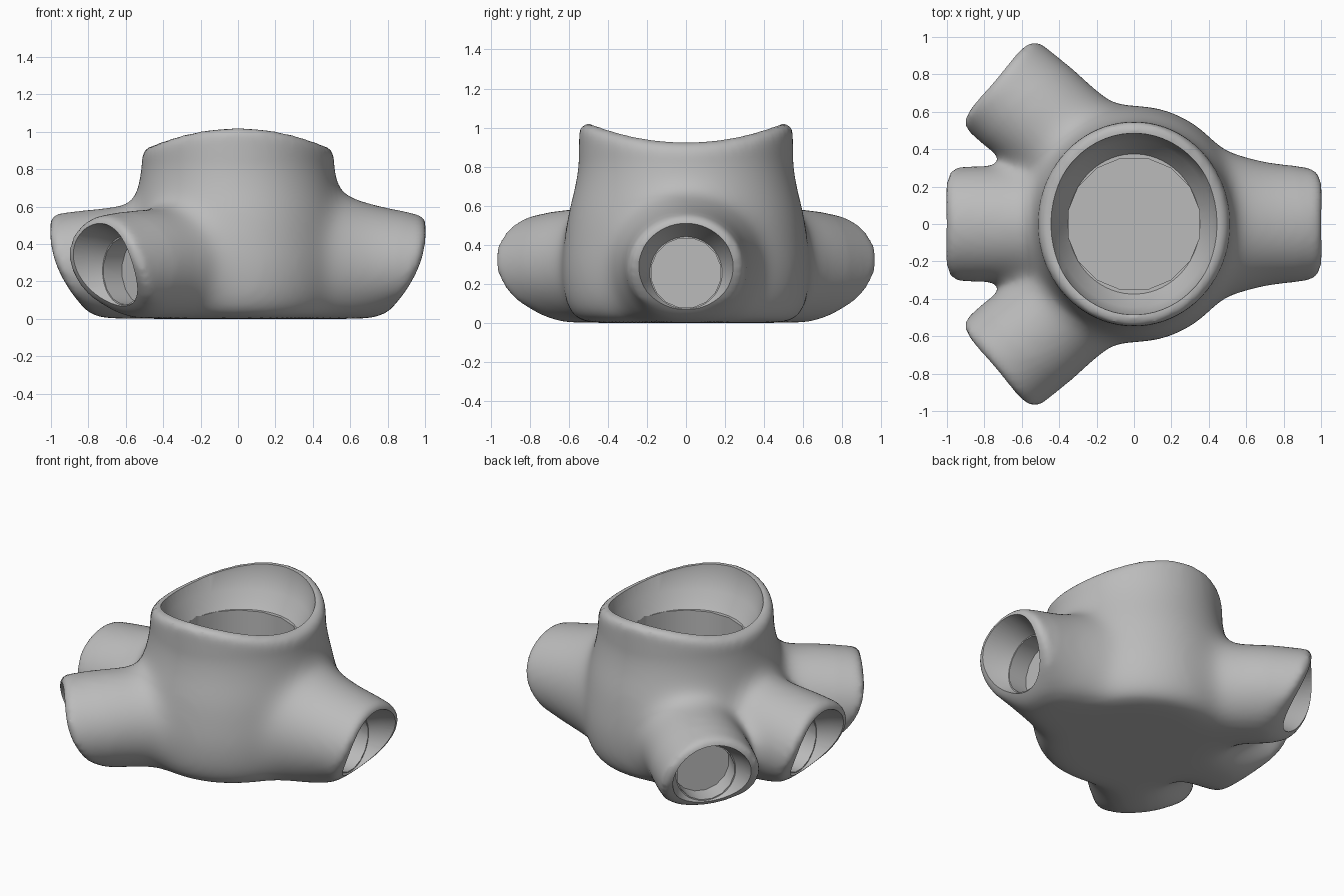
import bpy, bmesh, math
from mathutils import Matrix, Vector

cube = bpy.data.objects.get("Cube")
if cube:
    bpy.data.objects.remove(cube)

grey = bpy.data.materials.new("plain grey")
grey.use_nodes = True
colour = (0.5, 0.5, 0.5, 1)
grey.diffuse_color = colour
grey.node_tree.nodes["Principled BSDF"].inputs["Base Color"].default_value = colour

SIDES = 64


def frame(origin, angle):
    """Local x is sideways, y is up and z points out along the arm."""
    d = Vector((math.cos(angle), math.sin(angle), 0))
    up = Vector((0, 0, 1))
    m = Matrix((up.cross(d), up, d)).transposed().to_4x4()
    return Matrix.Translation(origin) @ m


def ring(bm, place, u, r, sides, shape):
    verts = []
    for i in range(sides):
        t = math.tau * (i + 0.5) / sides
        a, b = r * math.cos(t), r * math.sin(t)
        verts.append(bm.verts.new(place @ Vector((a, b, u + (shape(a, b) if shape else 0)))))
    return verts


def loft(bm, place, stations, sides=SIDES, shape=None, lip=0):
    """Closed tube through (distance, radius) stations; a shaped end gets a rounded lip."""
    end_u, end_r = stations[-1]
    rings = [ring(bm, place, u, r, sides, None) for u, r in stations[:-1]]
    if shape:
        for t in (0, 30, 60, 90):
            s, c = math.sin(math.radians(t)), math.cos(math.radians(t))
            rings.append(ring(bm, place, end_u - lip * (1 - s), end_r - lip * (1 - c), sides, shape))
        rings += [ring(bm, place, end_u, end_r * k, sides, shape) for k in (0.6, 0.4, 0.2)]
    else:
        rings.append(ring(bm, place, end_u, end_r, sides, None))
    for p, q in zip(rings, rings[1:]):
        for i in range(sides):
            j = (i + 1) % sides
            bm.faces.new((p[i], p[j], q[j], q[i]))
    bm.faces.new(rings[0][::-1])
    bm.faces.new(rings[-1])


def finish(bm, name):
    bmesh.ops.recalc_face_normals(bm, faces=bm.faces)
    mesh = bpy.data.meshes.new(name)
    bm.to_mesh(mesh)
    bm.free()
    mesh.materials.append(grey)
    obj = bpy.data.objects.new(name, mesh)
    bpy.context.collection.objects.link(obj)
    return obj


# Axes of the hub and its four arms
hub_axis = Matrix.Diagonal((0.94, 1, 1, 1))
ARM_Z = 0.295
arms = [  # frame, reach, (distance, radius) along the arm
    (frame((0, 0, ARM_Z), 0), 1.005,
     [(0, 0.5), (0.3, 0.46), (0.5, 0.39), (0.7, 0.335), (1.005, 0.3)]),
    (frame((0, 0, ARM_Z), math.pi), 1.005, [(0, 0.315), (0.7, 0.315), (1.005, 0.305)]),
]
for side in (1, -1):
    arms.append((frame((0, 0.15 * side, ARM_Z), side * math.radians(140)), 0.97,
                 [(0, 0.315), (0.65, 0.31), (0.97, 0.305)]))

# Solid body: neck and arms, the arms sinking slightly towards their ends
bm = bmesh.new()
loft(bm, hub_axis,
     [(0, 0.56), (0.05, 0.6), (0.14, 0.63), (0.3, 0.64), (0.55, 0.61),
      (0.7, 0.57), (0.8, 0.55), (0.925, 0.547)],
     shape=lambda a, b: 0.4 * b * b, lip=0.065)
for place, reach, stations in arms:
    loft(bm, place, stations, shape=lambda a, b: -0.9 * (0.21 - b) ** 2, lip=0.035)
for v in bm.verts:
    sink = 0.2 * max(0, math.hypot(v.co.x, v.co.y) - 0.64)
    v.co.z = max(v.co.z, 0) * (1 - sink)
body = finish(bm, "socket_hub")
bpy.ops.object.select_all(action='DESELECT')
body.select_set(True)
bpy.context.view_layer.objects.active = body

# Fuse into one skin, then blend the arm roots and the base more than the rims
remesh = body.modifiers.new("fuse", 'REMESH')
remesh.mode = 'VOXEL'
remesh.voxel_size = 0.02
bpy.ops.object.modifier_apply(modifier=remesh.name)
roots = body.vertex_groups.new(name="roots")
for v in body.data.vertices:
    r = math.hypot(v.co.x, v.co.y)
    joint = min((0.9 - r) / 0.15, (0.85 - v.co.z) / 0.15)
    base = (0.12 - v.co.z) / 0.08
    roots.add([v.index], max(0, min(1, max(joint, base * 0.5))), 'REPLACE')
for name, count, group in (("soften", 10, ""), ("blend", 120, "roots")):
    smooth = body.modifiers.new(name, 'SMOOTH')
    smooth.factor = 0.5
    smooth.iterations = count
    smooth.vertex_group = group


# Flared mouths and faceted socket bores
def cutter(name, place, stations, sides):
    bm = bmesh.new()
    loft(bm, place, stations, sides)
    obj = finish(bm, name)
    obj.hide_render = True
    cut = body.modifiers.new(name, 'BOOLEAN')
    cut.operation = 'DIFFERENCE'
    cut.solver = 'EXACT'
    cut.object = obj
    return obj


cutters = [
    cutter("neck_mouth", hub_axis, [(0.75, 0.375), (0.85, 0.445), (0.95, 0.482), (1.2, 0.495)], SIDES),
    cutter("neck_bore", Matrix(), [(0.5, 0.358), (0.8, 0.358)], 16),
]
for place, reach, stations in arms:
    low = place @ Matrix.Translation((0, -0.038, 0))
    cutters.append(cutter("arm_mouth", low,
                          [(reach - 0.18, 0.185), (reach - 0.1, 0.222),
                           (reach, 0.255), (reach + 0.2, 0.26)], SIDES))
    cutters.append(cutter("arm_bore", low, [(reach - 0.31, 0.18), (reach - 0.1, 0.18)], 16))

for mod in list(body.modifiers):
    bpy.ops.object.modifier_apply(modifier=mod.name)
for obj in cutters:
    bpy.data.objects.remove(obj)
bpy.ops.object.shade_smooth_by_angle(angle=math.radians(25))
